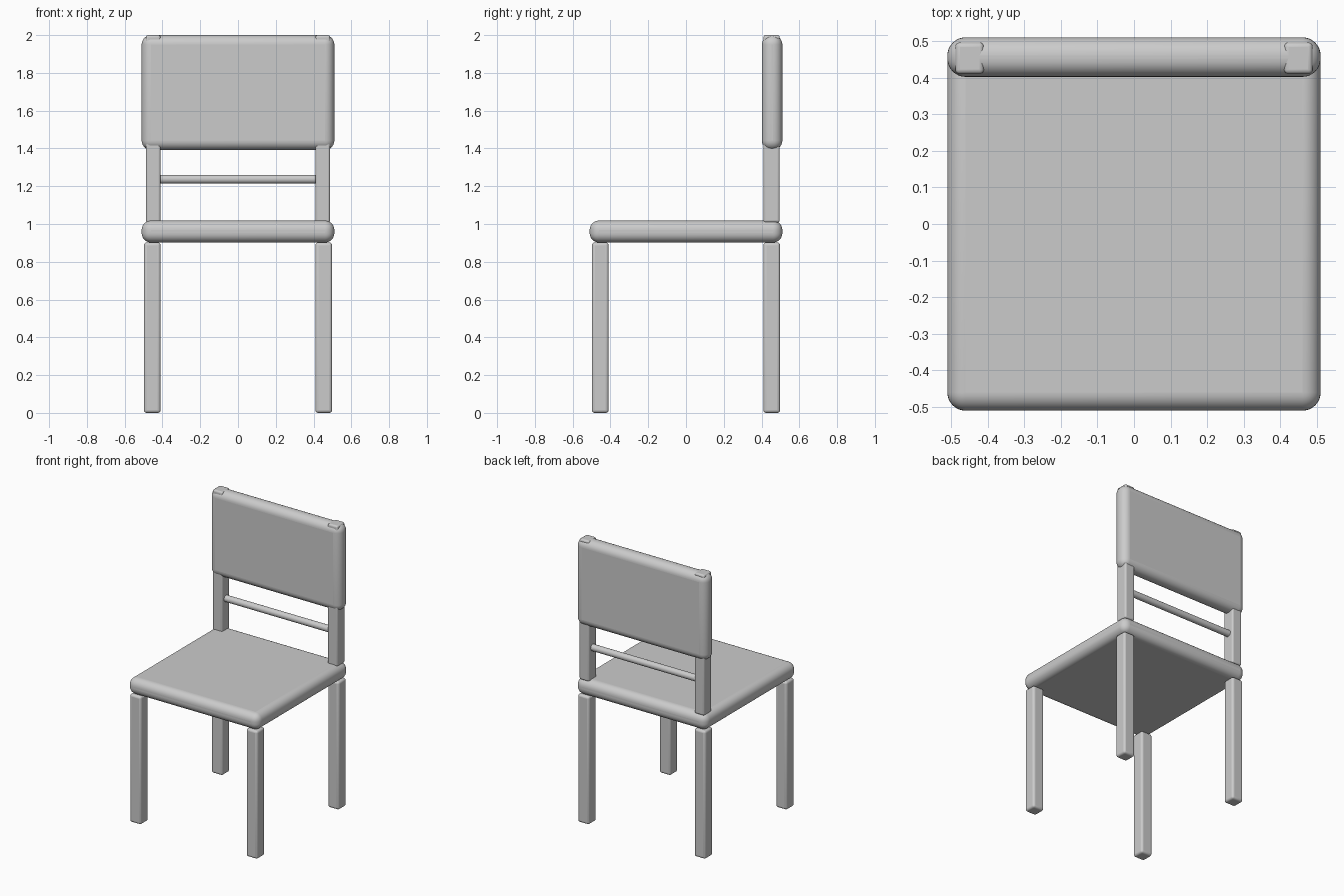
import bpy, math

if "Cube" in bpy.data.objects:
    bpy.data.objects.remove(bpy.data.objects["Cube"])


def finish(obj, name, bevel=0.0, segments=4):
    obj.name = name
    bpy.ops.object.transform_apply(location=False, rotation=True, scale=True)
    if bevel:
        mod = obj.modifiers.new("rounding", 'BEVEL')
        mod.width = bevel
        mod.segments = segments
    bpy.ops.object.shade_smooth_by_angle(angle=math.radians(35))
    return obj


def rounded_box(name, lo, hi, bevel, segments):
    center = [(a + b) / 2 for a, b in zip(lo, hi)]
    bpy.ops.mesh.primitive_cube_add(size=1, location=center)
    obj = bpy.context.object
    obj.scale = [b - a for a, b in zip(lo, hi)]
    return finish(obj, name, bevel, segments)


# Padded seat and backrest
rounded_box("seat", (-0.51, -0.51, 0.902), (0.51, 0.51, 1.018), 0.05, 8)
rounded_box("backrest", (-0.51, 0.402, 1.392), (0.51, 0.51, 2.0), 0.05, 8)

# Legs and back posts, mirrored left and right
for side, s in (("left", -1), ("right", 1)):
    x0, x1 = sorted((s * 0.41, s * 0.498))
    rounded_box(f"front_leg_{side}", (x0, -0.498, 0), (x1, -0.41, 0.902), 0.015, 4)
    rounded_box(f"back_leg_{side}", (x0, 0.41, 0), (x1, 0.498, 0.902), 0.015, 4)
    x0, x1 = sorted((s * 0.41, s * 0.488))
    rounded_box(f"back_post_{side}", (x0, 0.41, 1.008), (x1, 0.496, 2.0), 0.012, 4)

# Round rail between the posts
bpy.ops.mesh.primitive_cylinder_add(vertices=32, radius=0.023, depth=0.84,
                                    location=(0, 0.453, 1.237),
                                    rotation=(0, math.pi / 2, 0))
finish(bpy.context.object, "back_rail")
